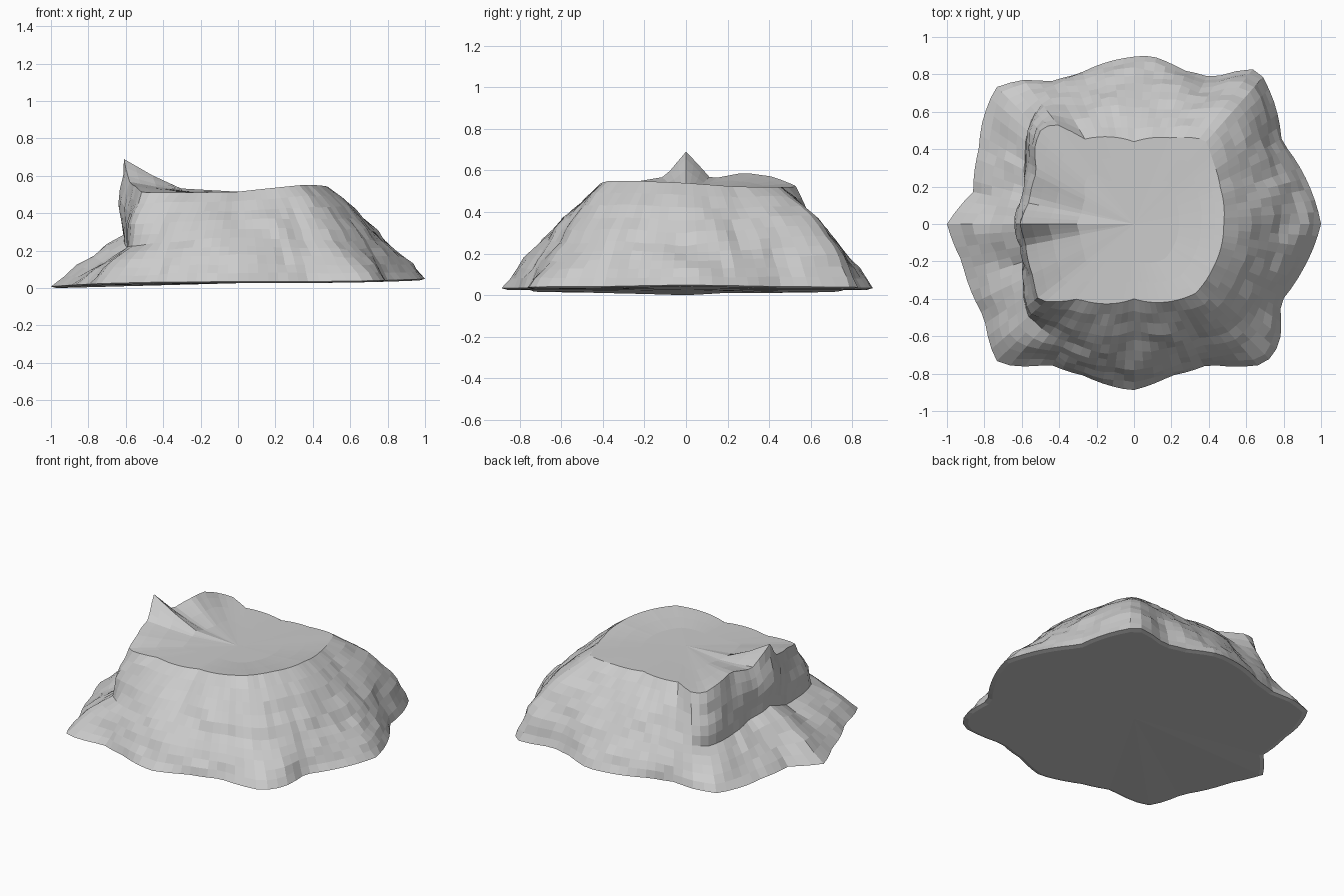
import bpy
import bmesh
from math import atan2, hypot, cos, sin, pi, tau
from mathutils import Vector, noise

cube = bpy.data.objects.get("Cube")
if cube:
    bpy.data.objects.remove(cube)

SEGMENTS = 96
PLATEAU = 0.515

# Ground outline, counter-clockwise from the east point
outline = [(1, 0), (.93, .22), (.79, .44), (.75, .65), (.67, .82), (.62, .83),
           (.42, .78), (.27, .82), (.09, .9), (-.13, .87), (-.3, .8),
           (-.45, .76), (-.6, .77), (-.74, .73), (-.81, .55), (-.83, .4),
           (-.86, .17), (-1, 0), (-.92, -.2), (-.8, -.5), (-.74, -.73),
           (-.65, -.76), (-.45, -.75), (-.27, -.81), (-.01, -.89), (.2, -.81),
           (.4, -.75), (.7, -.75), (.78, -.64), (.78, -.42), (.9, -.25), (.97, -.1)]

# Waist of the slopes, with the undercut cliff on the west side
waist = [(.79, 0, .24), (.74, .25, .26), (.68, .45, .28), (.58, .7, .29),
         (.35, .67, .27), (.05, .7, .27), (-.28, .68, .26), (-.46, .66, .24),
         (-.55, .54, .21), (-.58, .4, .22), (-.58, .18, .25), (-.62, 0, .29),
         (-.59, -.2, .21), (-.57, -.51, .23), (-.35, -.64, .25), (0, -.67, .27),
         (.35, -.62, .26), (.57, -.54, .25), (.68, -.33, .26)]

# Upper rim, rising to a sharp peak in the west
rim = [(.48, 0, .54), (.46, .2, .525), (.42, .34, .52), (.38, .45, .52),
       (.2, .46, .515), (0, .44, .515), (-.28, .45, .52), (-.38, .53, .52),
       (-.49, .52, .53), (-.53, .42, .57), (-.52, .28, .59), (-.56, .12, .56),
       (-.61, 0, .69), (-.58, -.1, .57), (-.54, -.28, .54), (-.51, -.41, .51),
       (-.3, -.4, .51), (0, -.4, .515), (.33, -.37, .55), (.42, -.24, .55)]


def base_height(x):
    """Underside edge: touches the ground in the west, lifts to the east."""
    return .034 + .015 * max(x, 0) ** 3 - .026 * max(-x, 0) ** 3


def resample(points):
    """Turn a closed contour into evenly spaced angles."""
    polar = sorted((atan2(p[1], p[0]) % tau, hypot(p[0], p[1]), p[2]) for p in points)
    last, first = polar[-1], polar[0]
    polar = [(last[0] - tau, *last[1:])] + polar + [(first[0] + tau, *first[1:])]
    ring = []
    for i in range(SEGMENTS):
        angle = tau * i / SEGMENTS
        for a, b in zip(polar, polar[1:]):
            if a[0] <= angle <= b[0]:
                t = (angle - a[0]) / max(b[0] - a[0], 1e-6)
                r = a[1] + (b[1] - a[1]) * t
                ring.append(Vector((r * cos(angle), r * sin(angle), a[2] + (b[2] - a[2]) * t)))
                break
    return ring


def blend(low, high, t, bulge):
    """Ring between two rings, pushed outward and roughened."""
    result = []
    for a, b in zip(low, high):
        p = a.lerp(b, t)
        side = Vector((p.x, p.y, 0)).normalized()
        ripple = noise.noise(p * 6) * .02 + noise.noise(p * 14) * .012
        result.append(p + side * (bulge * sin(pi * t) + ripple) + Vector((0, 0, ripple * .4)))
    return result


def inward(ring, scale, rise):
    """Plateau ring: a shrunken rim that settles to the flat level."""
    return [Vector((p.x * scale, p.y * scale, PLATEAU + (p.z - PLATEAU) * rise)) for p in ring]


# Stack the contours from the underside to the plateau
ground = resample([(x, y, base_height(x)) for x, y in outline])
middle, top = resample(waist), resample(rim)
foot = [Vector((p.x * .97, p.y * .97, p.z - .008)) for p in ground]
rings = [foot, ground]
rings += [blend(ground, middle, t, .01) for t in (.2, .4, .6, .8, 1)]
rings += [blend(middle, top, t, .02) for t in (.2, .4, .6, .8)]
rings += [top, inward(top, .9, .8), inward(top, .75, .5), inward(top, .5, .1)]

bm = bmesh.new()
loops = [[bm.verts.new(p) for p in ring] for ring in rings]
for low, high in zip(loops, loops[1:]):
    for i in range(SEGMENTS):
        j = (i + 1) % SEGMENTS
        bm.faces.new((low[i], low[j], high[j], high[i]))

# Close the underside and the plateau with fans
for loop, height in ((loops[0], .026), (loops[-1], PLATEAU)):
    hub = bm.verts.new((0, 0, height))
    for i in range(SEGMENTS):
        bm.faces.new((loop[i], loop[(i + 1) % SEGMENTS], hub))
bmesh.ops.recalc_face_normals(bm, faces=bm.faces)

# Stand the rock on the ground
lowest = min(v.co.z for v in bm.verts)
bmesh.ops.translate(bm, verts=bm.verts, vec=(0, 0, -lowest))

mesh = bpy.data.meshes.new("rock")
bm.to_mesh(mesh)
bm.free()
rock = bpy.data.objects.new("rock", mesh)
bpy.context.collection.objects.link(rock)

# Pale grey stone
stone = bpy.data.materials.new("pale_grey_stone")
stone.use_nodes = True
colour = (.6, .6, .6, 1)
stone.diffuse_color = colour
stone.node_tree.nodes["Principled BSDF"].inputs["Base Color"].default_value = colour
mesh.materials.append(stone)
